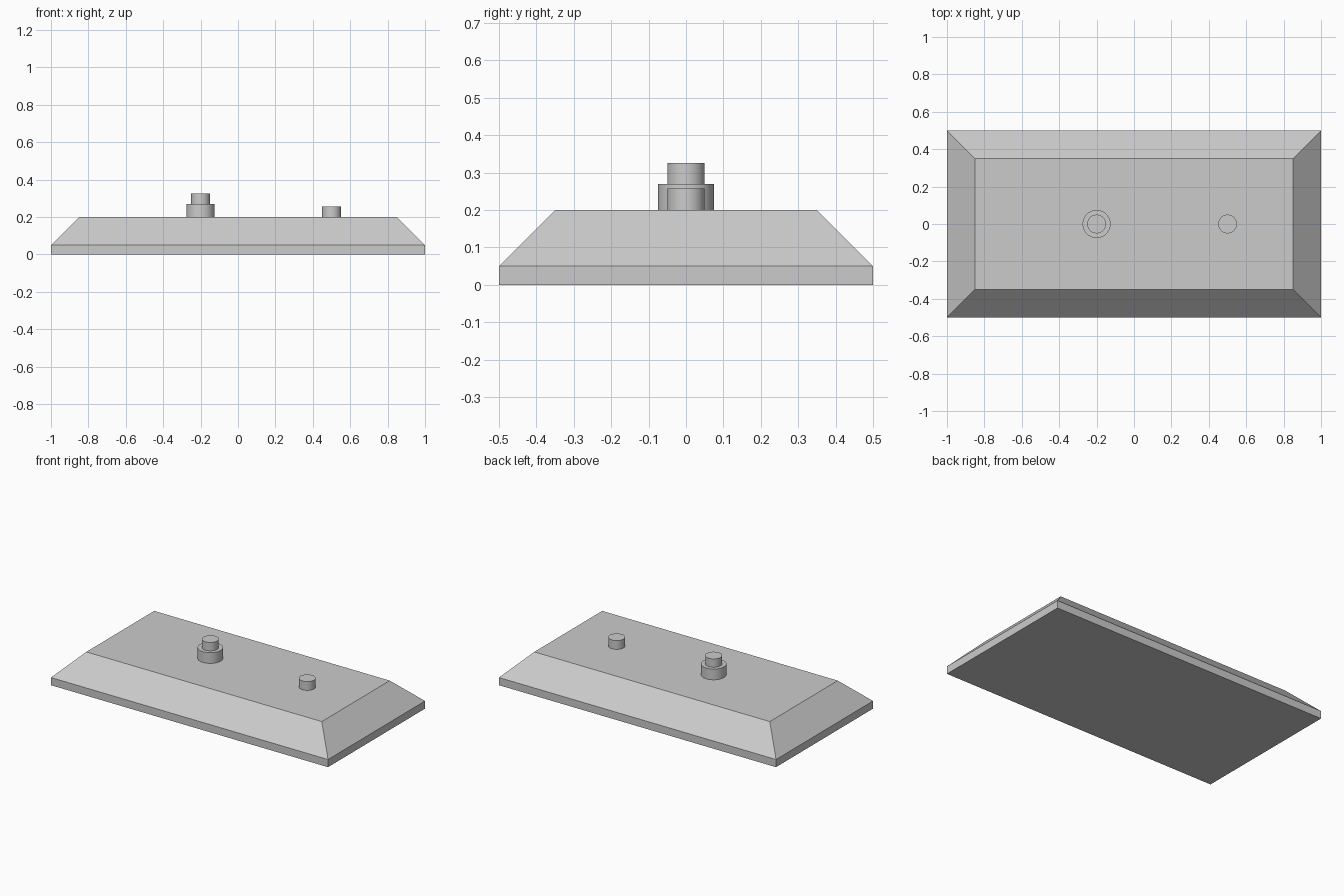
import bpy
import bmesh
import math

cube = bpy.data.objects.get("Cube")
if cube:
    bpy.data.objects.remove(cube, do_unlink=True)

grey = bpy.data.materials.new("plain grey")
grey.use_nodes = True
colour = (0.6, 0.6, 0.6, 1)
grey.diffuse_color = colour
grey.node_tree.nodes["Principled BSDF"].inputs["Base Color"].default_value = colour


def add_object(name, bm):
    bmesh.ops.recalc_face_normals(bm, faces=bm.faces)
    mesh = bpy.data.meshes.new(name)
    bm.to_mesh(mesh)
    bm.free()
    mesh.materials.append(grey)
    obj = bpy.data.objects.new(name, mesh)
    bpy.context.collection.objects.link(obj)
    return obj


# Base slab: rectangular rings with a vertical rim and a sloped shoulder
LEVELS = [(1.0, 0.5, 0.0), (1.0, 0.5, 0.05), (0.85, 0.35, 0.2)]
bm = bmesh.new()
rings = [[bm.verts.new((sx * hx, sy * hy, z))
          for sx, sy in ((-1, -1), (1, -1), (1, 1), (-1, 1))]
         for hx, hy, z in LEVELS]
for low, high in zip(rings, rings[1:]):
    for i in range(4):
        j = (i + 1) % 4
        bm.faces.new((low[i], low[j], high[j], high[i]))
bm.faces.new(rings[0])
bm.faces.new(rings[-1])
add_object("base_slab", bm)


# Round posts standing on the slab, given as (radius, bottom, top) tiers
def post(name, x, tiers, sides=48):
    bm = bmesh.new()
    outline = [(r, z) for r, low, high in tiers for z in (low, high)]
    rings = [[bm.verts.new((x + r * math.cos(math.tau * i / sides),
                            r * math.sin(math.tau * i / sides), z))
              for i in range(sides)] for r, z in outline]
    for low, high in zip(rings, rings[1:]):
        for i in range(sides):
            j = (i + 1) % sides
            bm.faces.new((low[i], low[j], high[j], high[i]))
    bm.faces.new(rings[0])
    bm.faces.new(rings[-1])
    obj = add_object(name, bm)
    bpy.ops.object.select_all(action="DESELECT")
    obj.select_set(True)
    bpy.context.view_layer.objects.active = obj
    bpy.ops.object.shade_smooth_by_angle(angle=math.radians(30))


post("stepped_post", -0.2, [(0.075, 0.2, 0.27), (0.05, 0.27, 0.325)])
post("small_post", 0.5, [(0.05, 0.2, 0.257)])
